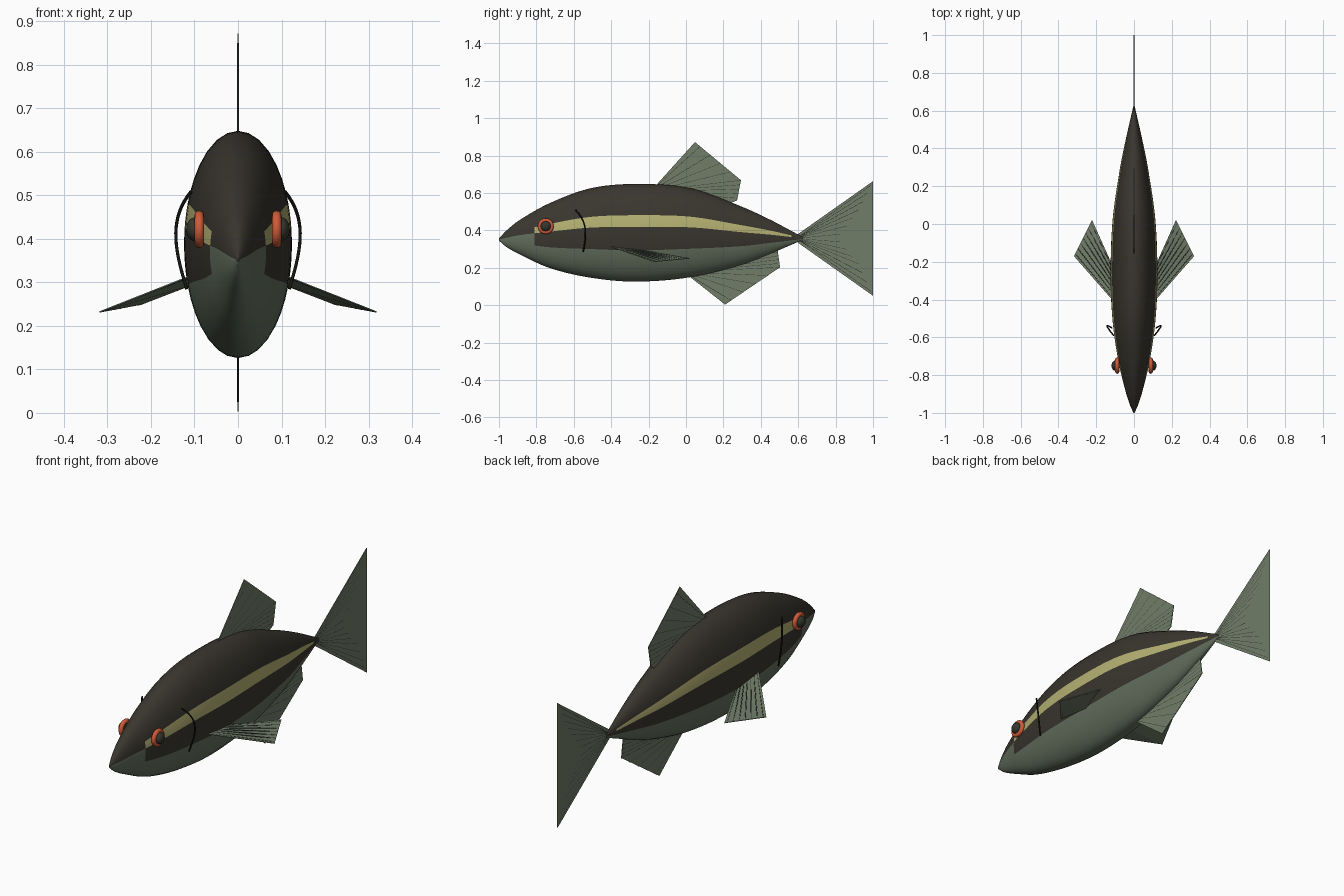
import bpy, bmesh, math
from mathutils import Vector

if "Cube" in bpy.data.objects:
    bpy.data.objects.remove(bpy.data.objects["Cube"])


def material(name, rgb):
    m = bpy.data.materials.new(name)
    m.diffuse_color = (*rgb, 1)
    m.use_nodes = True
    m.node_tree.nodes["Principled BSDF"].inputs["Base Color"].default_value = m.diffuse_color
    return m


DARK = material("dark_back", (0.042, 0.037, 0.028))
BELLY = material("pale_belly", (0.125, 0.160, 0.110))
STRIPE = material("yellow_stripe", (0.46, 0.44, 0.17))
FIN = material("fin_green", (0.165, 0.205, 0.140))
RAY = material("fin_ray", (0.040, 0.052, 0.042))
ORANGE = material("orange_iris", (0.62, 0.105, 0.04))
PUPIL = material("dark_pupil", (0.035, 0.037, 0.028))
BLACK = material("gill_black", (0.008, 0.008, 0.006))


def add_object(name, bm, mats):
    bmesh.ops.recalc_face_normals(bm, faces=bm.faces)
    me = bpy.data.meshes.new(name)
    bm.to_mesh(me)
    bm.free()
    for m in mats:
        me.materials.append(m)
    ob = bpy.data.objects.new(name, me)
    bpy.context.collection.objects.link(ob)
    return ob


def smooth(ob, angle=40):
    bpy.ops.object.select_all(action='DESELECT')
    ob.select_set(True)
    bpy.context.view_layer.objects.active = ob
    bpy.ops.object.shade_smooth_by_angle(angle=math.radians(angle))


# Body: stations of (y, bottom z, top z), smoothly interpolated
STATIONS = [(-1.0, .345, .357), (-.96, .311, .399), (-.89, .272, .455), (-.73, .199, .545),
            (-.51, .147, .625), (-.27, .126, .648), (.02, .149, .626), (.29, .214, .53),
            (.45, .275, .457), (.58, .33, .388), (.625, .35, .364)]


def catmull(a, b, c, d, t):
    # Uneven spacing handled by slopes measured along y
    h = c[0] - b[0]
    y = b[0] + h * t
    out = [y]
    for k in (1, 2):
        m0 = (c[k] - a[k]) / (c[0] - a[0]) * h
        m1 = (d[k] - b[k]) / (d[0] - b[0]) * h
        out.append((2*t**3 - 3*t*t + 1) * b[k] + (t**3 - 2*t*t + t) * m0
                   + (3*t*t - 2*t**3) * c[k] + (t**3 - t*t) * m1)
    return out


rows = []
for i in range(len(STATIONS) - 1):
    a = STATIONS[i - 1] if i else (-1.005, .349, .353)
    d = STATIONS[i + 2] if i + 2 < len(STATIONS) else (.64, .356, .358)
    rows += [catmull(a, STATIONS[i], STATIONS[i + 1], d, s / 8) for s in range(8)]
rows.append(list(STATIONS[-1]))

# Section heights, with edge loops on the colour boundaries
LEVELS = [-1, -.98, -.93, -.84, -.72, -.6, -.48, -.36, -.24, -.12, 0, .12, .2, .28, .36,
          .46, .58, .7, .82, .92, .98, 1]
ANGLES = [math.asin(t) for t in LEVELS] + [math.pi - math.asin(t) for t in LEVELS[-2:0:-1]]

bm = bmesh.new()
rings = []
for y, lo, hi in rows:
    mid, h = (lo + hi) / 2, (hi - lo) / 2
    rings.append([bm.verts.new((h * .475 * math.cos(a), y, mid + h * math.sin(a))) for a in ANGLES])
n = len(ANGLES)
for j in range(len(rings) - 1):
    y = (rows[j][0] + rows[j + 1][0]) / 2
    for i in range(n):
        k = (i + 1) % n
        f = bm.faces.new((rings[j][i], rings[j][k], rings[j + 1][k], rings[j + 1][i]))
        t = (math.sin(ANGLES[i]) + math.sin(ANGLES[k])) / 2
        edge = .12 if y < -.82 else -.24 if y < -.80 else -.36
        f.material_index = 1 if t < edge else 2 if .12 < t < .36 and -.81 < y < .57 else 0
bm.faces.new(rings[0])
bm.faces.new(rings[-1])
smooth(add_object("body", bm, [DARK, BELLY, STRIPE]), 60)


# Fins: thin plates with slim rays fanning out from a root
def fin(name, outline, rays):
    bm = bmesh.new()
    bm.faces.new([bm.verts.new(p) for p in outline])
    bmesh.ops.triangulate(bm, faces=bm.faces)
    ob = add_object(name, bm, [FIN])
    mod = ob.modifiers.new("thickness", 'SOLIDIFY')
    mod.thickness = .003
    mod.offset = 0
    tubes(name + "_rays", rays, .0021, RAY)


def tubes(name, paths, radius, mat):
    cu = bpy.data.curves.new(name, 'CURVE')
    cu.dimensions = '3D'
    cu.bevel_depth = radius
    cu.bevel_resolution = 1
    cu.use_fill_caps = True
    for path in paths:
        sp = cu.splines.new('POLY')
        sp.points.add(len(path) - 1)
        for p, co in zip(sp.points, path):
            p.co = (*co, 1)
    cu.materials.append(mat)
    ob = bpy.data.objects.new(name, cu)
    bpy.context.collection.objects.link(ob)


def fan(root0, root1, rim, count):
    """Rays from a root segment to evenly spaced points along a rim polyline."""
    rays = []
    rim = [Vector(p) for p in rim]
    for i in range(count):
        u = (i + .5) / count
        s = u * (len(rim) - 1)
        k = int(s)
        rays.append([Vector(root0).lerp(Vector(root1), u), rim[k].lerp(rim[k + 1], s - k)])
    return rays


def flat(points):
    return [(0, y, z) for y, z in points]


dorsal = flat([(-.166, .635), (.048, .872), (.294, .668), (.273, .56), (.2, .53), (0, .58)])
fin("dorsal_fin", dorsal, fan(dorsal[0], (0, -.1, .60), dorsal[1:4], 9))
anal = flat([(.01, .16), (.209, .003), (.503, .203), (.49, .295), (.3, .26)])
fin("anal_fin", anal, fan(anal[0], (0, .08, .2), anal[1:4], 9))
tail = flat([(.58, .367), (1, .663), (.925, .51), (.807, .358), (.925, .22), (1, .05), (.58, .347)])
fin("tail_fin", tail, fan((0, .6, .365), (0, .6, .35), tail[1:6], 14))

for side, s in (("left", -1), ("right", 1)):
    # Pectoral fin
    p = [(s * x, y, z) for x, y, z in
         [(.108, -.41, .315), (.318, -.17, .232), (.222, .02, .25), (.105, -.24, .295)]]
    fin(side + "_pectoral_fin", p, fan(p[0], p[3], p[1:3], 7))

    # Eye: orange ring around a flattened dark pupil
    bpy.ops.mesh.primitive_torus_add(major_segments=32, minor_segments=12, major_radius=.032,
                                     minor_radius=.011, location=(s * .089, -.75, .422),
                                     rotation=(0, math.pi / 2, 0))
    ring = bpy.context.object
    ring.name = side + "_iris"
    ring.data.materials.append(ORANGE)
    smooth(ring, 60)
    bpy.ops.mesh.primitive_uv_sphere_add(segments=24, ring_count=12, radius=1,
                                         location=(s * .1, -.75, .422))
    ball = bpy.context.object
    ball.name = side + "_pupil"
    ball.scale = (.019, .027, .027)
    ball.data.materials.append(PUPIL)
    smooth(ball, 60)

    # Gill line arching over the cheek
    ctrl = [Vector((s * x, y, z)) for x, y, z in
            [(.108, -.59, .508), (.165, -.52, .44), (.14, -.535, .36), (.118, -.55, .285)]]
    path = []
    for i in range(17):
        t = i / 16
        path.append(ctrl[0] * (1-t)**3 + ctrl[1] * 3*t*(1-t)**2 + ctrl[2] * 3*t*t*(1-t) + ctrl[3] * t**3)
    tubes(side + "_gill", [path], .004, BLACK)
